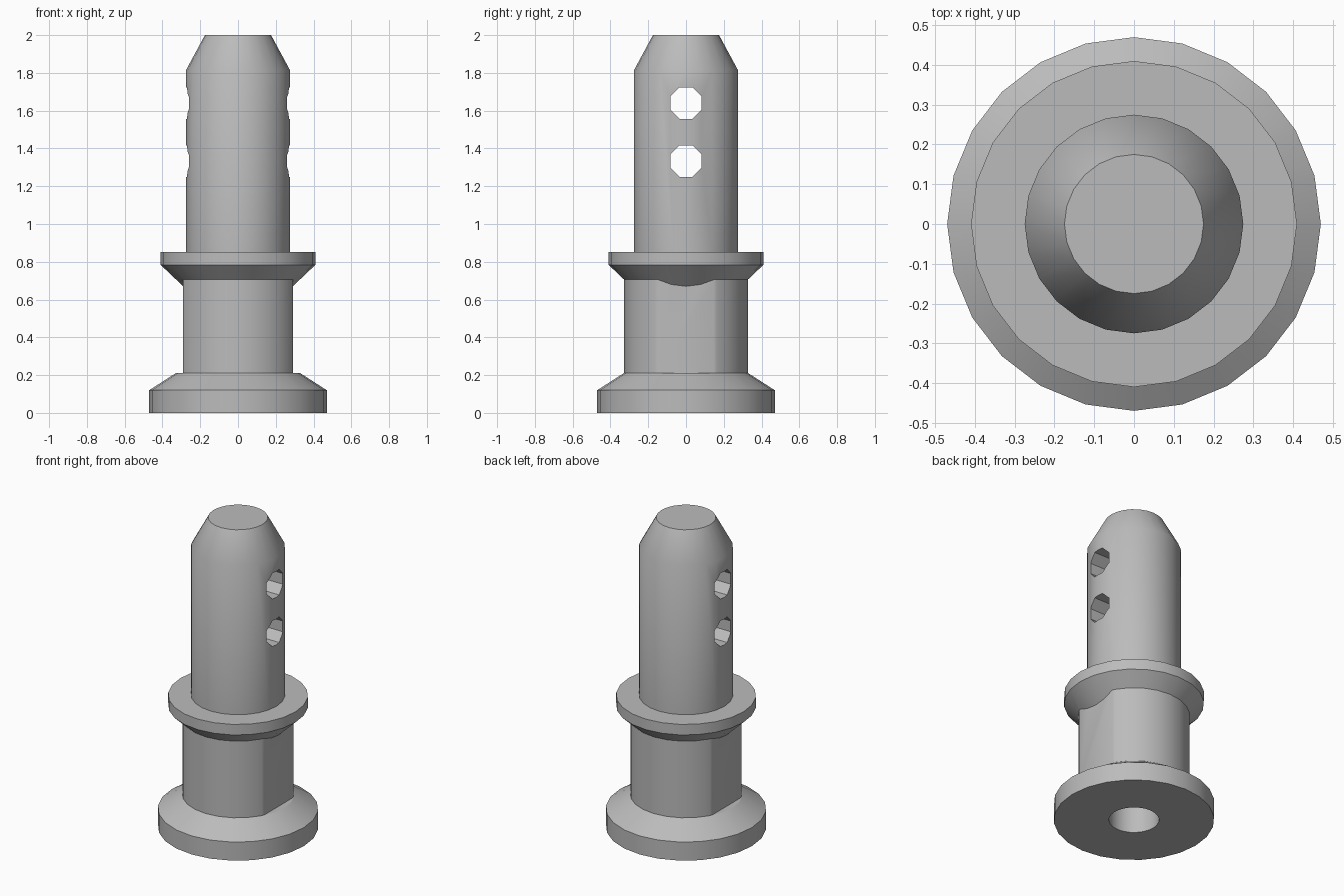
import bpy, bmesh, math
from mathutils import Matrix, Vector

cube = bpy.data.objects.get("Cube")
if cube:
    bpy.data.objects.remove(cube, do_unlink=True)

GREY = (0.5, 0.5, 0.5, 1)
steel = bpy.data.materials.new("steel_grey")
steel.use_nodes = True
steel.diffuse_color = GREY
steel.node_tree.nodes["Principled BSDF"].inputs["Base Color"].default_value = GREY

SIDES = 24


def add_object(name, bm):
    bmesh.ops.recalc_face_normals(bm, faces=bm.faces)
    mesh = bpy.data.meshes.new(name)
    bm.to_mesh(mesh)
    bm.free()
    mesh.materials.append(steel)
    obj = bpy.data.objects.new(name, mesh)
    bpy.context.collection.objects.link(obj)
    return obj


def lathe(profile, sides=SIDES):
    """Closed solid turned about z from (radius, height) points."""
    bm = bmesh.new()
    rings = [[bm.verts.new((r * math.cos(math.tau * i / sides),
                            r * math.sin(math.tau * i / sides), z))
              for i in range(sides)] for r, z in profile]
    for low, high in zip(rings, rings[1:]):
        for i in range(sides):
            j = (i + 1) % sides
            bm.faces.new((low[i], low[j], high[j], high[i]))
    bm.faces.new(rings[0])
    bm.faces.new(rings[-1])
    return bm


def combine(target, tool, operation):
    tool.hide_render = True
    mod = target.modifiers.new(operation.lower(), "BOOLEAN")
    mod.operation, mod.solver, mod.object = operation, "EXACT", tool
    bpy.context.view_layer.objects.active = target
    bpy.ops.object.modifier_apply(modifier=mod.name)
    bpy.data.objects.remove(tool, do_unlink=True)


# Foot flange with sloped top
pin = add_object("locking_pin", lathe([(0.47, 0), (0.47, 0.12), (0.33, 0.21)]))

# Neck with a wrench flat on each side
bm = lathe([(0.327, 0.1), (0.327, 0.75)])
for side in (1, -1):
    cut = bmesh.ops.bisect_plane(bm, geom=bm.verts[:] + bm.edges[:] + bm.faces[:],
                                 plane_co=(side * 0.29, 0, 0), plane_no=(side, 0, 0),
                                 clear_outer=True)
    rim = [e for e in cut["geom_cut"] if isinstance(e, bmesh.types.BMEdge)]
    bmesh.ops.holes_fill(bm, edges=[e for e in bm.edges if e.is_boundary])
neck = add_object("neck", bm)

# Collar and shaft with tapered tip
shaft = add_object("collar_and_shaft", lathe([
    (0.25, 0.632), (0.41, 0.784), (0.41, 0.852), (0.275, 0.852),
    (0.275, 1.815), (0.175, 2.0)]))
combine(pin, neck, "UNION")
combine(pin, shaft, "UNION")

# Blind bore in the underside
combine(pin, add_object("bore_cutter", lathe([(0.147, -0.1), (0.147, 0.7)])), "DIFFERENCE")

# Two octagonal cross holes
for height in (1.333, 1.64):
    bm = lathe([(0.09, -0.5), (0.09, 0.5)], 8)
    bm.transform(Matrix.Translation((0, 0, height)) @ Matrix.Rotation(math.pi / 2, 4, "Y")
                 @ Matrix.Rotation(math.pi / 8, 4, "Z"))
    combine(pin, add_object("cross_hole_cutter", bm), "DIFFERENCE")

bpy.ops.object.select_all(action="DESELECT")
pin.select_set(True)
bpy.context.view_layer.objects.active = pin
bpy.ops.object.shade_smooth_by_angle(angle=math.radians(30))
